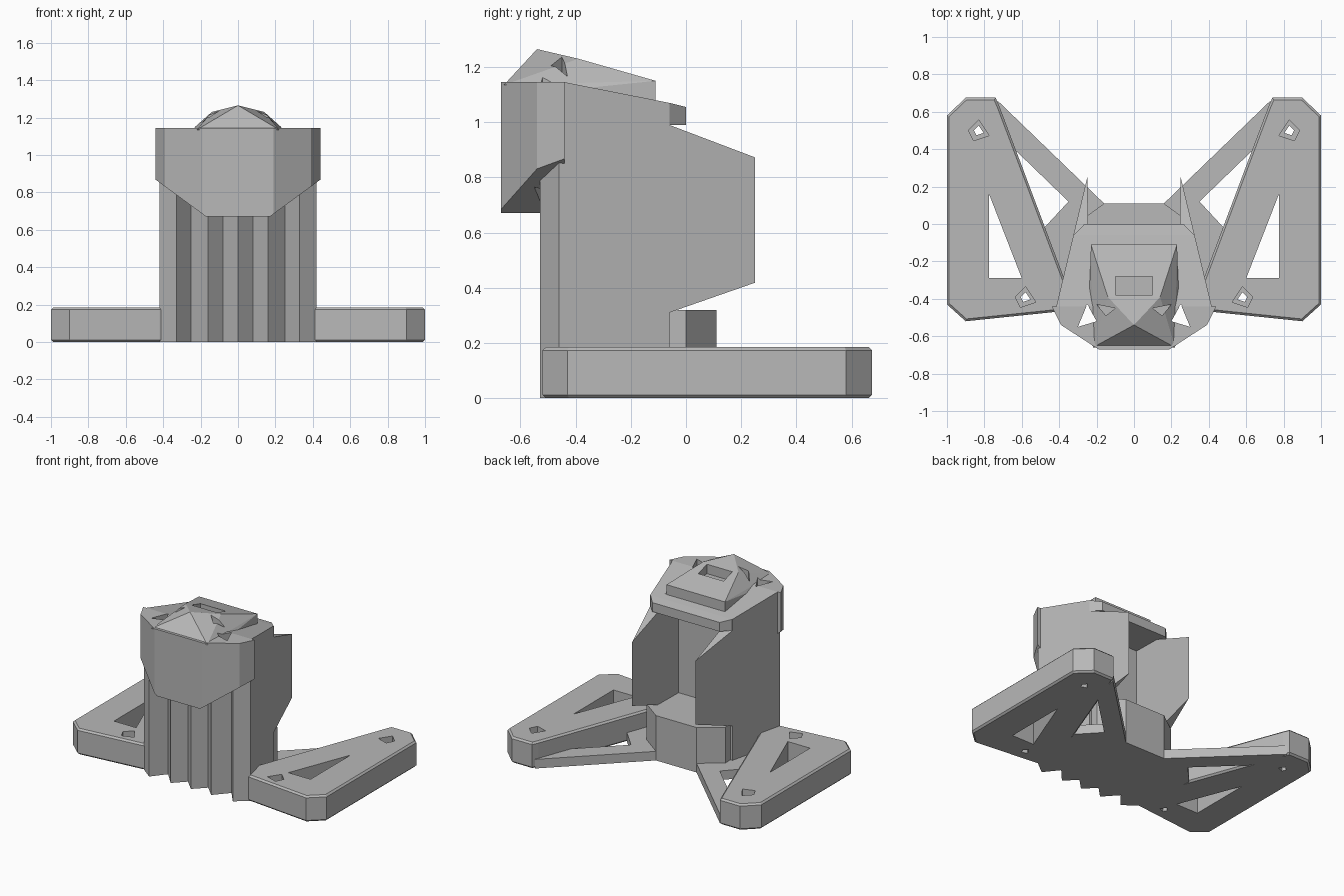
import bpy
import bmesh

cube = bpy.data.objects.get("Cube")
if cube:
    bpy.data.objects.remove(cube, do_unlink=True)

grey = bpy.data.materials.new("plain_grey")
grey.use_nodes = True
grey.diffuse_color = (0.48, 0.48, 0.48, 1)
grey.node_tree.nodes["Principled BSDF"].inputs["Base Color"].default_value = grey.diffuse_color


def finish(name, bm):
    bmesh.ops.recalc_face_normals(bm, faces=bm.faces)
    mesh = bpy.data.meshes.new(name)
    bm.to_mesh(mesh)
    bm.free()
    mesh.materials.append(grey)
    obj = bpy.data.objects.new(name, mesh)
    bpy.context.scene.collection.objects.link(obj)
    return obj


def prism(name, outline, low, high, axis="z"):
    """Extrude a 2D outline along one axis."""
    place = {"z": lambda a, b, h: (a, b, h),
             "x": lambda a, b, h: (h, a, b),
             "y": lambda a, b, h: (a, h, b)}[axis]
    bm = bmesh.new()
    rings = [[bm.verts.new(place(a, b, h)) for a, b in outline] for h in (low, high)]
    n = len(outline)
    for ring in rings:
        bm.faces.new(ring)
    for i in range(n):
        j = (i + 1) % n
        bm.faces.new((rings[0][i], rings[0][j], rings[1][j], rings[1][i]))
    return finish(name, bm)


def hull(name, points):
    bm = bmesh.new()
    for p in points:
        bm.verts.new(p)
    bmesh.ops.convex_hull(bm, input=bm.verts)
    return finish(name, bm)


def apply(obj, mod):
    bpy.context.view_layer.objects.active = obj
    bpy.ops.object.modifier_apply(modifier=mod.name)


def combine(obj, tool, operation="DIFFERENCE"):
    mod = obj.modifiers.new("cut", "BOOLEAN")
    mod.operation = operation
    mod.solver = "EXACT"
    mod.object = tool
    apply(obj, mod)
    bpy.data.objects.remove(tool, do_unlink=True)


def side(points, s):
    return [(s * p[0],) + tuple(p[1:]) for p in points]


def both(points):
    """Symmetric outline from its right half, listed front to back."""
    return points + side(points[::-1], -1)


# Body: fluted front and two tapering side walls around an open back
flutes = [(0.08, -0.45), (0.16, -0.53), (0.25, -0.43), (0.33, -0.53)]
walls = [(0.42, -0.46), (0.25, 0.25), (0.24, -0.26)]
body = prism("body_shell", [(0, -0.53)] + both(flutes + walls), -0.1, 1.3)
profile = [(-0.6, 0), (-0.06, 0), (-0.06, 0.31), (0.27, 0.425), (0.27, 0.865),
           (-0.06, 0.99), (-0.06, 1.07), (-0.44, 1.145), (-0.6, 1.145)]
combine(body, prism("profile_tool", profile, -0.7, 0.7, "x"), "INTERSECT")

# Roof lip over the opening, narrowing to the back, and the hub below it
hull("roof_lip", both([(0.265, 0, 1.055), (0.265, 0, 0.99), (0.322, -0.06, 0.99),
                       (0.322, -0.06, 1.07), (0.34, -0.3, 0.99), (0.34, -0.3, 1.117)]))
prism("hub", both([(0.3, -0.3), (0.31, 0), (0.16, 0.11)]), 0, 0.32)

# Visor with slanted lower corners
visor = prism("visor", both([(0.19, -0.67), (0.39, -0.54), (0.44, -0.44), (0.36, -0.44)]),
              0.6, 1.145)
combine(visor, prism("visor_tool", both([(0.17, 0.67), (0.45, 0.875), (0.45, 1.3)]), -0.8, 0, "y"),
        "INTERSECT")

# Faceted cap
half_cap = [(0.14, -0.39, 1.23), (0.22, -0.66, 1.135), (0.24, -0.4, 1.12),
            (0.23, -0.11, 1.15), (0.23, -0.11, 1.08)]
cap = hull("cap", [(0, -0.54, 1.265)] + both(half_cap))
combine(cap, prism("cap_recess_tool", both([(0.1, -0.38), (0.1, -0.28)]), 1.16, 1.4))

for s in (1, -1):
    # Openings between visor and flutes, and small pockets in the cap
    slot = side([(0.2, -0.52), (0.3, -0.55), (0.25, -0.43)], s)
    pocket = side([(0.1, -0.45), (0.15, -0.49), (0.2, -0.43)], s)
    for part in (visor, cap):
        combine(part, prism("slot_tool", slot, 0.3, 1.5))
    combine(cap, prism("pocket_tool", pocket, 1.15, 1.5))

    # Foot with chamfered rim, triangular window and screw holes
    label = "left" if s > 0 else "right"
    outline = [(0.36, -0.45), (0.42, -0.47), (0.9, -0.52), (1, -0.43), (1, 0.58),
               (0.9, 0.675), (0.74, 0.675), (0.72, 0.63), (0.37, -0.3)]
    foot = prism(label + "_foot", side(outline, s), 0, 0.185)
    rim = foot.modifiers.new("rim", "BEVEL")
    rim.width = 0.012
    rim.segments = 1
    rim.limit_method = "ANGLE"
    rim.angle_limit = 1.25
    apply(foot, rim)
    window = side([(0.775, 0.16), (0.775, -0.29), (0.6, -0.29)], s)
    combine(foot, prism("window_tool", window, -0.1, 0.4))
    for x, y in ((0.83, 0.5), (0.58, -0.39)):
        for r, low in ((0.026, -0.1), (0.055, 0.12)):
            hole = side([(x - r, y - r / 2), (x + r / 2, y - r), (x + r, y), (x, y + r)], s)
            combine(foot, prism("hole_tool", hole, low, 0.4))

    # Low arm to the back of the foot and low web beside the hub
    prism(label + "_arm", side([(0.16, 0.11), (0.73, 0.66), (0.72, 0.52), (0.64, 0.4),
                                (0.34, 0.11), (0.25, 0.03)], s), 0, 0.065)
    prism(label + "_web", side([(0.2, 0.1), (0.35, 0.12), (0.48, -0.02), (0.42, -0.3),
                                (0.2, -0.3)], s), 0, 0.065)
